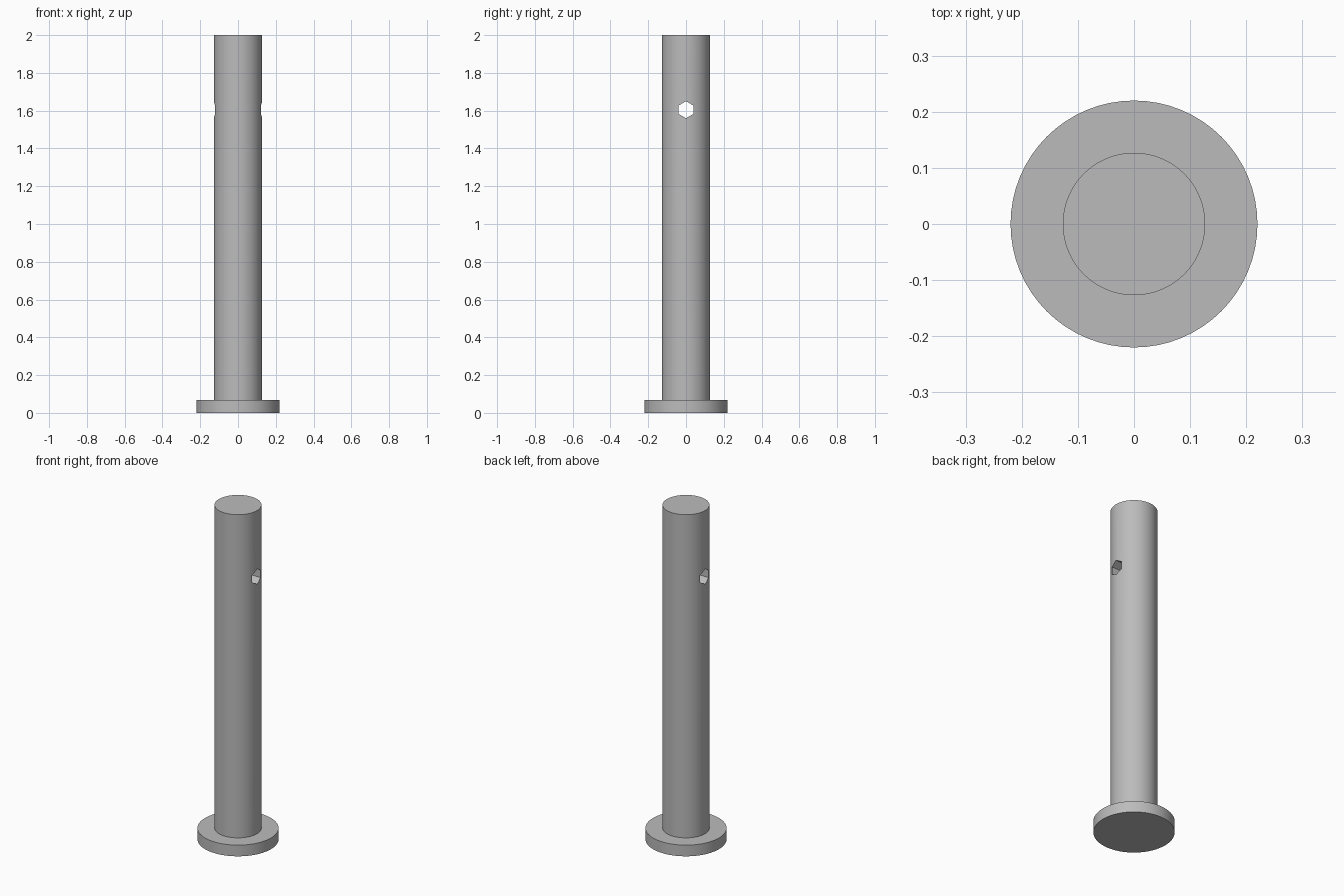
import bpy
from math import pi

SIDES = 64
FLANGE_RADIUS, FLANGE_HEIGHT = 0.22, 0.067
SHAFT_RADIUS, HEIGHT = 0.127, 2.0
HOLE_RADIUS, HOLE_Z = 0.045, 1.605

if "Cube" in bpy.data.objects:
    bpy.data.objects.remove(bpy.data.objects["Cube"], do_unlink=True)

# Plain steel grey
steel = bpy.data.materials.new("steel grey")
steel.use_nodes = True
grey = (0.5, 0.5, 0.5, 1)
steel.diffuse_color = grey
steel.node_tree.nodes["Principled BSDF"].inputs["Base Color"].default_value = grey


def cylinder(name, radius, bottom, top):
    bpy.ops.mesh.primitive_cylinder_add(
        vertices=SIDES, radius=radius, depth=top - bottom,
        location=(0, 0, (bottom + top) / 2))
    obj = bpy.context.object
    obj.name = name
    obj.data.materials.append(steel)
    return obj


def boolean(obj, other, operation):
    mod = obj.modifiers.new(operation.lower(), "BOOLEAN")
    mod.object, mod.operation, mod.solver = other, operation, "EXACT"
    bpy.ops.object.select_all(action="DESELECT")
    bpy.context.view_layer.objects.active = obj
    obj.select_set(True)
    bpy.ops.object.modifier_apply(modifier=mod.name)
    bpy.data.objects.remove(other, do_unlink=True)


# Shaft rising out of a wide head, joined as one solid pin
pin = cylinder("clevis_pin", SHAFT_RADIUS, FLANGE_HEIGHT / 2, HEIGHT)
head = cylinder("head", FLANGE_RADIUS, 0, FLANGE_HEIGHT)
boolean(pin, head, "UNION")

# Hexagonal cross hole running side to side, with a corner at the top
bpy.ops.mesh.primitive_cylinder_add(
    vertices=6, radius=HOLE_RADIUS, depth=4 * SHAFT_RADIUS,
    location=(0, 0, HOLE_Z), rotation=(pi / 2, 0, pi / 2))
cutter = bpy.context.object
cutter.name = "cross_hole_cutter"
cutter.hide_render = True
cutter.data.materials.append(steel)
boolean(pin, cutter, "DIFFERENCE")

# Round walls smooth, rims and hole edges sharp
bpy.ops.object.select_all(action="DESELECT")
pin.select_set(True)
bpy.context.view_layer.objects.active = pin
bpy.ops.object.shade_smooth_by_angle(angle=pi / 6)
